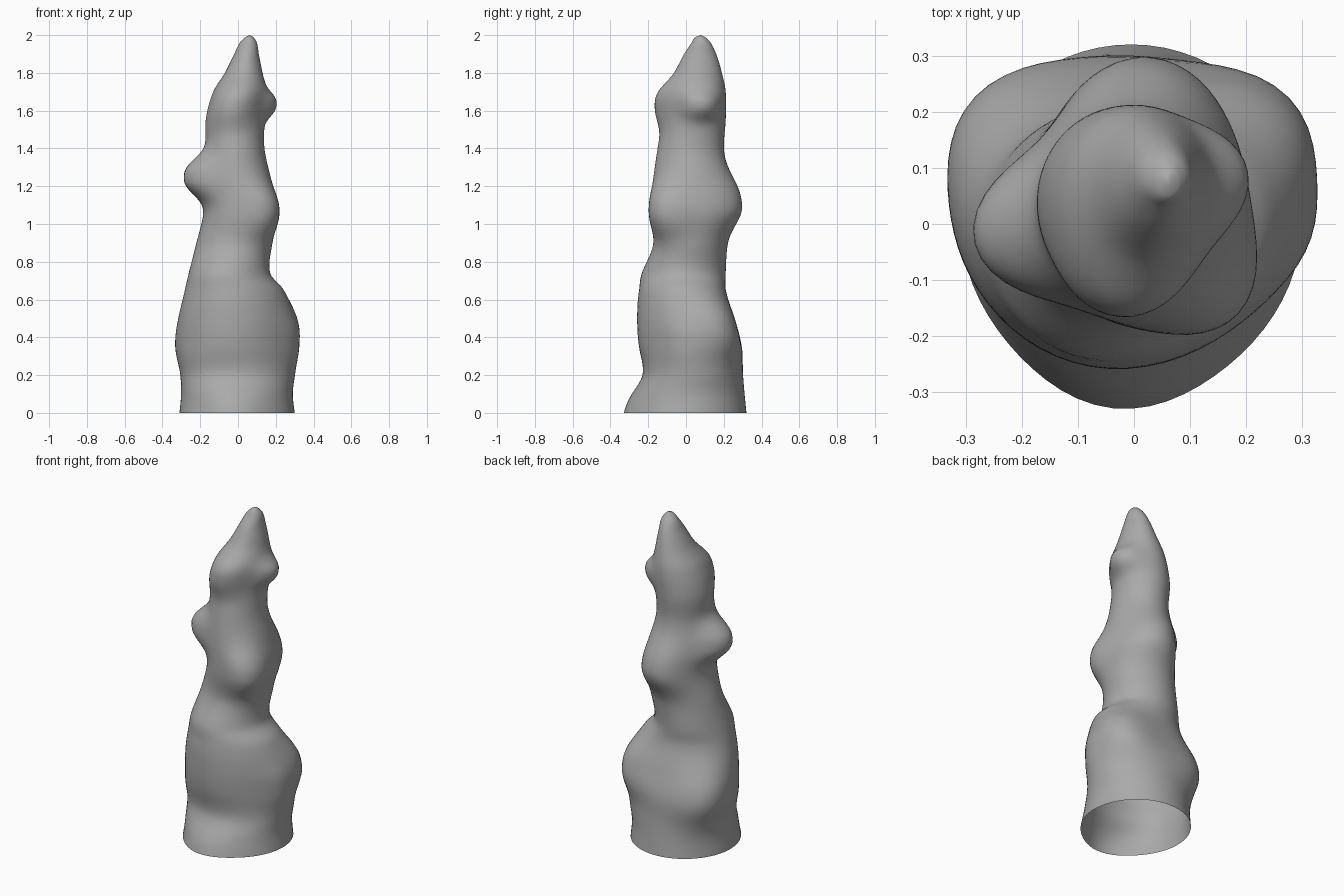
import bpy
import bmesh
from math import sin, cos, pi, exp, radians

SIDES = 64
RINGS = 130

# Core profile in hundredths: height, left, right, front, back extents
CORE = [
    (0, -31, 30, -30, 32),
    (10, -30, 29, -27, 31),
    (21, -30, 30, -22, 30),
    (35, -32, 30, -22, 29),
    (50, -31, 29, -22, 25),
    (65, -28, 24, -22, 21),
    (74, -26, 17, -22, 21),
    (90, -22, 18, -17, 22),
    (107, -18, 20, -18, 25),
    (125, -18, 17, -17, 22),
    (140, -17, 14, -15, 20),
    (155, -17, 14, -12, 21),
    (170, -13, 15, -11, 21),
    (180, -7, 13, -6, 19),
    (190, -2, 11, -1, 16),
    (196, 1, 10, 3, 13),
    (199, 4, 8, 5, 10),
    (200, 6, 6, 8, 8),
]

# Mineral knobs: direction in degrees, height, swell, angular width, vertical width
KNOBS = [
    (-95, 0, 0.03, 30, 0.12),
    (-140, 0.22, 0.015, 30, 0.12),
    (40, 0.46, 0.065, 30, 0.16),
    (140, 0.36, 0.045, 30, 0.17),
    (-100, 0.5, 0.04, 45, 0.24),
    (-10, 0.38, 0.02, 25, 0.13),
    (190, 1.25, 0.11, 32, 0.115),
    (85, 1.13, 0.05, 45, 0.15),
    (-45, 1.07, 0.06, 32, 0.15),
    (12, 1.63, 0.06, 32, 0.075),
    (-98, 1.63, 0.05, 42, 0.12),
]


def slope(i, k):
    """Tangent of extent k at core row i."""
    a, b = CORE[max(i - 1, 0)], CORE[min(i + 1, len(CORE) - 1)]
    return (b[k] - a[k]) / (b[0] - a[0])


def extents(z):
    """Smoothly interpolated core extents at height z."""
    h = z * 100
    i = max(n for n in range(len(CORE) - 1) if CORE[n][0] <= h)
    a, b = CORE[i], CORE[i + 1]
    span = b[0] - a[0]
    t = (h - a[0]) / span
    result = []
    for k in range(1, 5):
        start = (1 + 2 * t) * (1 - t) ** 2 * a[k] + t * (1 - t) ** 2 * span * slope(i, k)
        end = t * t * (3 - 2 * t) * b[k] + t * t * (t - 1) * span * slope(i + 1, k)
        result.append((start + end) / 100)
    return result


def swelling(angle, z):
    """Total outward push of the round-topped knobs at a point on the wall."""
    total = 0
    for direction, height, swell, width, tall in KNOBS:
        turn = (angle - radians(direction) + pi) % (2 * pi) - pi
        rise = abs(z - height) / tall
        total += swell * exp(-(turn / radians(width)) ** 2 - rise ** 2.6)
    return total


def wall_point(angle, z):
    left, right, front, back = extents(z)
    cx, cy = (left + right) / 2, (front + back) / 2
    push = swelling(angle, z)
    return (cx + ((right - left) / 2 + push) * cos(angle),
            cy + ((back - front) / 2 + push) * sin(angle), z)


# Lofted rock column, open underneath, with rings gathered towards the tip
bm = bmesh.new()
rings = []
for r in range(RINGS):
    z = 2 * (1 - (1 - r / RINGS) ** 1.3)
    rings.append([bm.verts.new(wall_point(2 * pi * s / SIDES, z)) for s in range(SIDES)])
for low, high in zip(rings, rings[1:]):
    for s in range(SIDES):
        n = (s + 1) % SIDES
        bm.faces.new((low[s], low[n], high[n], high[s]))

# Rounded tip
tip = bm.verts.new((0.06, 0.08, 2))
for s in range(SIDES):
    bm.faces.new((rings[-1][s], rings[-1][(s + 1) % SIDES], tip))
for face in bm.faces:
    face.smooth = True

mesh = bpy.data.meshes.new("stalagmite")
bm.to_mesh(mesh)
bm.free()
column = bpy.data.objects.new("stalagmite", mesh)

# Grey stone
stone = bpy.data.materials.new("grey stone")
stone.use_nodes = True
colour = (0.4, 0.4, 0.4, 1)
stone.diffuse_color = colour
stone.node_tree.nodes["Principled BSDF"].inputs["Base Color"].default_value = colour
mesh.materials.append(stone)

default_cube = bpy.data.objects.get("Cube")
if default_cube:
    bpy.data.objects.remove(default_cube)
bpy.context.scene.collection.objects.link(column)
